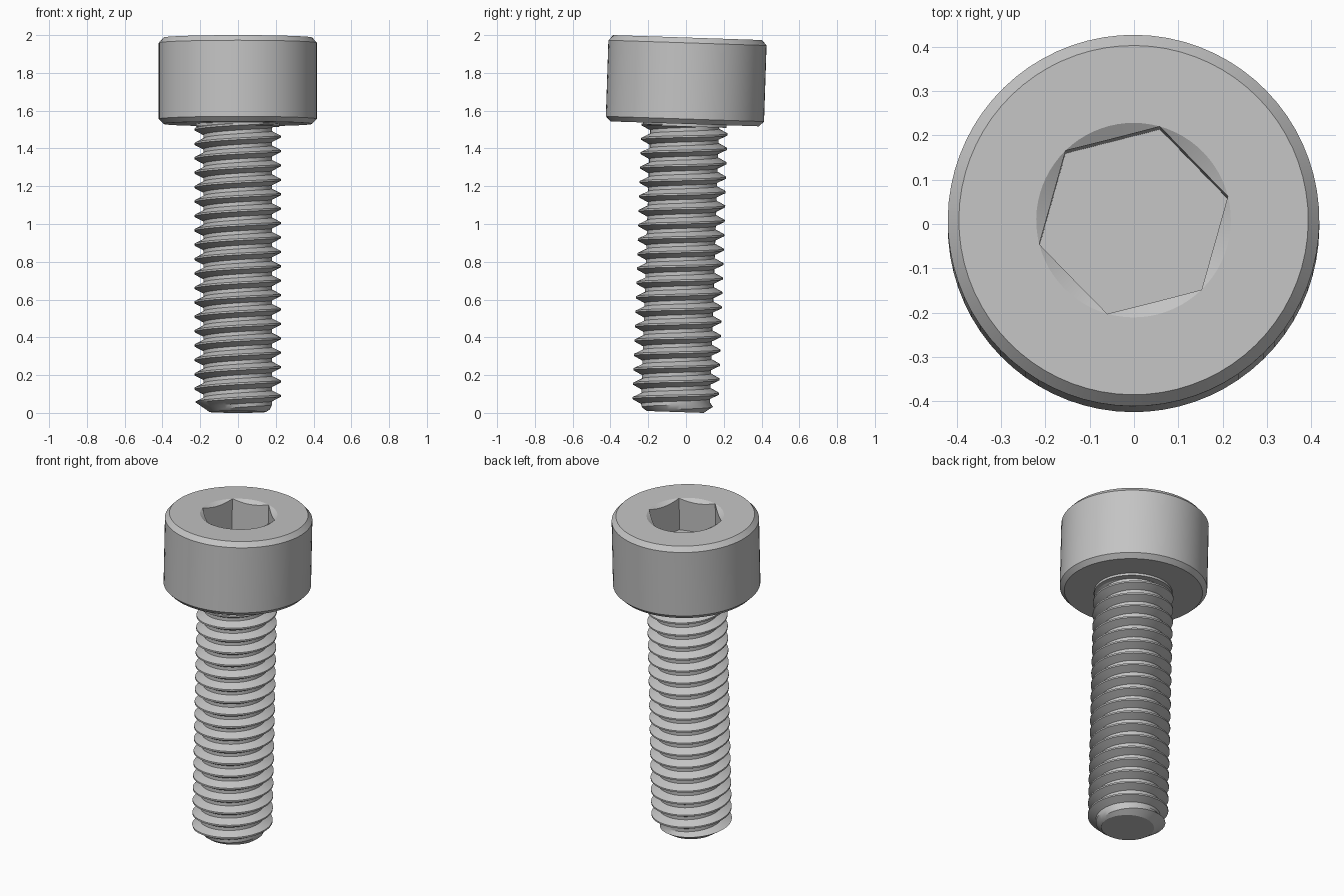
import bpy, bmesh, math
from mathutils import Matrix

cube = bpy.data.objects.get("Cube")
if cube:
    bpy.data.objects.remove(cube, do_unlink=True)

# Main dimensions, measured along the screw axis
LENGTH, UNDERSIDE = 1.983, 1.526
HEAD_R, MAJOR_R, MINOR_R, PITCH = 0.419, 0.2285, 0.182, 0.0763
SOCKET_R, SOCKET_DEPTH, SOCKET_TURN = 0.2195, 0.20, math.radians(14.3)
SEG = 72

# The whole screw leans slightly backwards
LEAN = Matrix.Translation((-0.001, -0.057, 0.005)) @ Matrix.Rotation(math.radians(-1.9), 4, 'X')

steel = bpy.data.materials.new("steel_grey")
steel.use_nodes = True
steel.diffuse_color = (0.55, 0.55, 0.55, 1)
steel.node_tree.nodes["Principled BSDF"].inputs["Base Color"].default_value = (0.55, 0.55, 0.55, 1)


def finish(name, bm, angle):
    """Clean the mesh, lean it, and make a smooth-shaded object from it."""
    bmesh.ops.remove_doubles(bm, verts=bm.verts, dist=1e-5)
    bmesh.ops.recalc_face_normals(bm, faces=bm.faces)
    bm.transform(LEAN)
    mesh = bpy.data.meshes.new(name)
    bm.to_mesh(mesh)
    bm.free()
    mesh.materials.append(steel)
    ob = bpy.data.objects.new(name, mesh)
    bpy.context.collection.objects.link(ob)
    bpy.ops.object.select_all(action='DESELECT')
    bpy.context.view_layer.objects.active = ob
    ob.select_set(True)
    bpy.ops.object.shade_smooth_by_angle(angle=math.radians(angle))


def lathe(name, rings):
    """Join rings of (radius, height) as functions of the angle; cap both ends."""
    bm = bmesh.new()
    loops = []
    for ring in rings:
        loop = []
        for k in range(SEG):
            a = 2 * math.pi * k / SEG
            r, z = ring(a)
            t = a + SOCKET_TURN
            loop.append(bm.verts.new((r * math.cos(t), r * math.sin(t), z)))
        loops.append(loop)
    for low, high in zip(loops, loops[1:]):
        for k in range(SEG):
            n = (k + 1) % SEG
            bm.faces.new((low[k], low[n], high[n], high[k]))
    bm.faces.new(loops[0])
    bm.faces.new(loops[-1])
    finish(name, bm, 25)


def circle(r, z):
    return lambda a: (r, z)


def hex_radius(a):
    sixth = math.pi / 3
    return SOCKET_R * math.cos(sixth / 2) / math.cos(a % sixth - sixth / 2)


def hex_rim(a):
    # Conical lead-in meets the six flats in shallow arcs
    r = hex_radius(a)
    return r, LENGTH - (SOCKET_R - r) * 0.6


def hex_floor(a):
    return hex_radius(a), LENGTH - SOCKET_DEPTH


# Cylindrical head with chamfered edges and hexagonal socket
lathe("head", [
    circle(HEAD_R - 0.026, UNDERSIDE),
    circle(HEAD_R, UNDERSIDE + 0.026),
    circle(HEAD_R, LENGTH - 0.028),
    circle(HEAD_R - 0.025, LENGTH),
    circle(SOCKET_R, LENGTH),
    hex_rim,
    hex_floor,
])

# Short collar joining thread and head
lathe("collar", [circle(0.222, UNDERSIDE - 0.014), circle(0.222, UNDERSIDE + 0.002)])

# Threaded shank: one helical surface, right-handed, trimmed flat at both ends
PROFILE = [(-1 / 16, MAJOR_R), (1 / 16, MAJOR_R), (3 / 8, MINOR_R), (5 / 8, MINOR_R)]
N = 48
TURNS = int(LENGTH / PITCH)
bm = bmesh.new()
rows = []
for i in range(4 * TURNS):
    frac, r = PROFILE[i % 4]
    row = []
    for j in range(N):
        a = 2 * math.pi * j / N
        z = 0.085 + PITCH * (i // 4 - 3 + frac + j / N)
        row.append(bm.verts.new((r * math.cos(a), r * math.sin(a), z)))
    rows.append(row)
for i in range(4 * TURNS - 5):
    for j in range(N):
        # Crossing the seam climbs by one full turn
        lo, hi = (rows[i], rows[i + 1]) if j < N - 1 else (rows[i + 4], rows[i + 5])
        n = (j + 1) % N
        bm.faces.new((rows[i][j], lo[n], hi[n], rows[i + 1][j]))
for height, direction in ((0, -1), (UNDERSIDE - 0.006, 1)):
    cut = bmesh.ops.bisect_plane(
        bm, geom=bm.verts[:] + bm.edges[:] + bm.faces[:],
        plane_co=(0, 0, height), plane_no=(0, 0, direction), clear_outer=True)
    edges = [e for e in cut["geom_cut"] if isinstance(e, bmesh.types.BMEdge)]
    bmesh.ops.contextual_create(bm, geom=edges)
# Chamfer the tip
for v in bm.verts:
    r = math.hypot(v.co.x, v.co.y)
    k = min(1, (0.15 + 1.45 * max(v.co.z, 0)) / r)
    v.co.x *= k
    v.co.y *= k
finish("threaded_shank", bm, 30)
